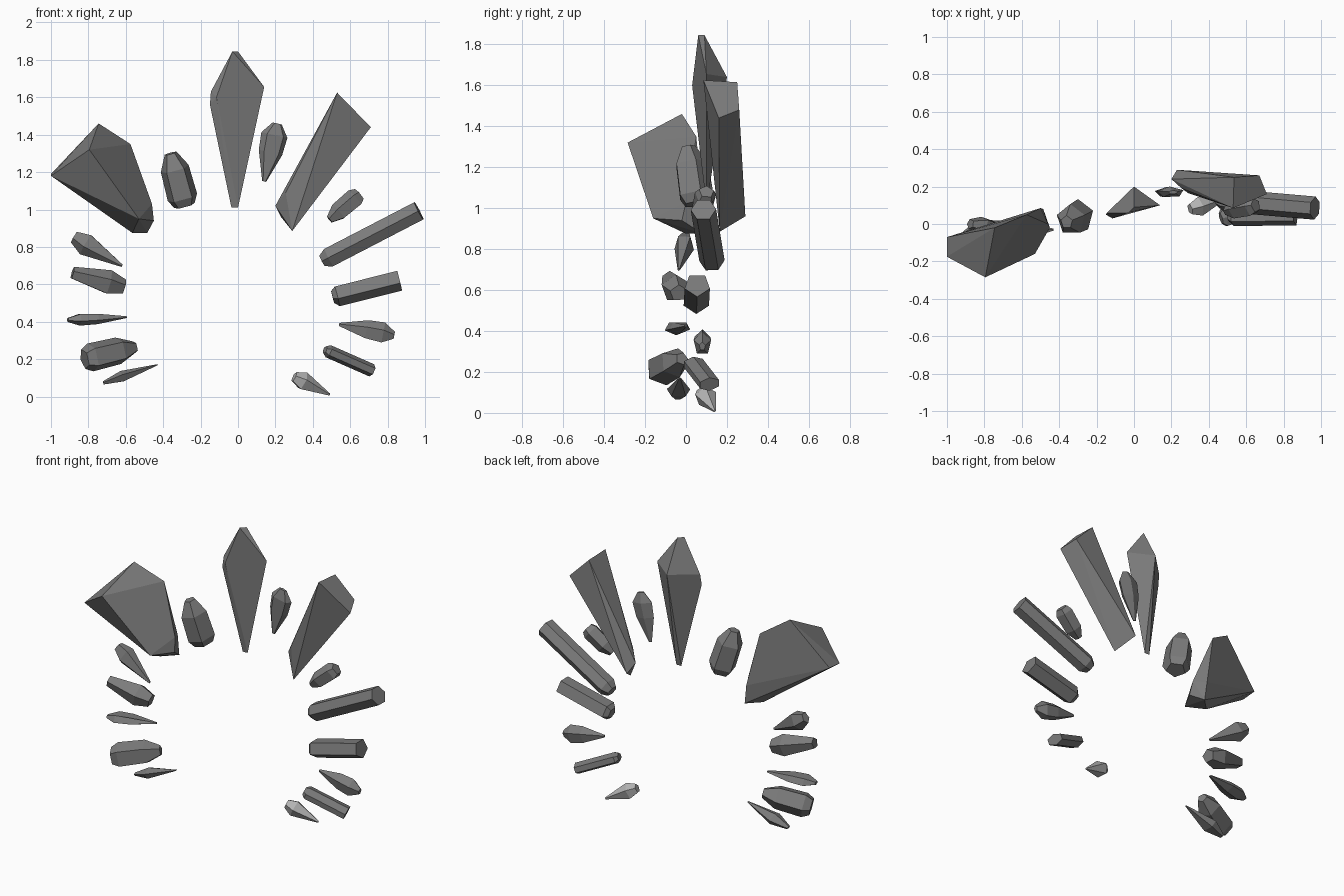
import bpy
import bmesh
from math import cos, sin, tau
from mathutils import Vector

if "Cube" in bpy.data.objects:
    bpy.data.objects.remove(bpy.data.objects["Cube"], do_unlink=True)


def material(name, grey):
    mat = bpy.data.materials.new(name)
    mat.use_nodes = True
    colour = (grey, grey, grey, 1)
    mat.diffuse_color = colour
    mat.node_tree.nodes["Principled BSDF"].inputs["Base Color"].default_value = colour
    return mat


dark_stone = material("dark grey stone", 0.2)
pale_stone = material("pale grey stone", 0.45)


def hull_object(name, points, mat):
    """Wrap a faceted convex stone around a handful of corners."""
    bm = bmesh.new()
    for point in points:
        bm.verts.new(point)
    hull = bmesh.ops.convex_hull(bm, input=bm.verts)
    spare = {g for g in hull["geom_interior"] + hull["geom_unused"]
             if isinstance(g, bmesh.types.BMVert)}
    bmesh.ops.delete(bm, geom=list(spare), context="VERTS")
    bmesh.ops.dissolve_limit(bm, angle_limit=0.1, verts=bm.verts, edges=bm.edges)
    bmesh.ops.recalc_face_normals(bm, faces=bm.faces)
    mesh = bpy.data.meshes.new(name)
    bm.to_mesh(mesh)
    bm.free()
    mesh.materials.append(mat)
    stone = bpy.data.objects.new(name, mesh)
    bpy.context.collection.objects.link(stone)
    return stone


# Silhouettes along a crystal: (position, share of full thickness)
KITE = ((0, 0.15), (0.5, 0.9), (0.8, 1), (1, 0.35))
PRISM = ((0, 0.6), (0.07, 1), (1, 1))
WEDGE = ((0, 0.12), (0.75, 1), (1, 0.55))
CHUNK = ((0, 0.4), (0.3, 0.95), (0.85, 1), (1, 0.7))
SPLINTER = ((0, 0.1), (0.65, 1), (1, 0.3))


def crystal(name, inner, outer, width, depth, profile, sides=5, roll=0.0, mat=dark_stone):
    """Loft a polygon along an axis, width across the ring and depth front to back."""
    inner, outer = Vector(inner), Vector(outer)
    axis = outer - inner
    along = axis.normalized()
    back = Vector((0, 1, 0))
    back = (back - along * back.dot(along)).normalized()
    across = along.cross(back)
    points = []
    for t, size in profile:
        for i in range(sides):
            a = tau * (i + roll) / sides
            points.append(inner + axis * t
                          + across * cos(a) * width * size
                          + back * sin(a) * depth * size)
    return hull_object(name, points, mat)


# Crown blade with a flat front and a ridged back
hull_object("crown_blade", [
    (-.03, .06, 1.845), (0, .09, 1.845), (.14, .1, 1.655), (-.115, .03, 1.6),
    (-.15, .05, 1.56), (-.145, .06, 1.63), (0, .2, 1.64),
    (-.035, .1, 1.01), (0, .1, 1.01)], dark_stone)

# Tall slab on the upper left
hull_object("upper_left_slab", [
    (.53, .085, 1.625), (.71, .16, 1.44), (.67, .26, 1.48), (.535, .25, 1.615),
    (.23, .29, .96), (.2, .24, 1.02), (.255, .19, 1.09), (.29, .165, .885)], dark_stone)

# Broad boulder on the upper right
hull_object("upper_right_boulder", [
    (-.745, -.02, 1.46), (-.575, .05, 1.35), (-.795, -.285, 1.32),
    (-1, -.175, 1.18), (-1, -.07, 1.19), (-.53, -.16, .95), (-.46, 0, 1.03),
    (-.45, -.02, .94), (-.485, .08, .875), (-.565, 0, .875), (-.5, .085, 1)], dark_stone)

# Small crystals down the left side
crystal("left_crown_chip", (.14, .17, 1.15), (.21, .17, 1.46), .075, .03, KITE, roll=.2)
crystal("left_shoulder_chip", (.49, .07, .945), (.65, .1, 1.08), .055, .055, CHUNK)
crystal("left_long_prism", (.45, .13, .725), (.967, .085, .993), .06, .062, PRISM, sides=6, roll=.5)
crystal("left_middle_prism", (.505, .05, .535), (.863, .055, .625), .06, .065, PRISM, roll=.5)
crystal("left_lower_kite", (.54, .08, .385), (.835, .08, .325), .06, .045, KITE)
crystal("left_lower_prism", (.465, .03, .25), (.715, .115, .14), .035, .055, PRISM, sides=6)
crystal("left_foot_chip", (.49, .14, .01), (.3, .08, .105), .052, .055, WEDGE,
        roll=.5, mat=pale_stone)

# Small crystals down the right side
crystal("right_crown_chunk", (-.36, .01, 1.3), (-.285, .05, 1.02), .085, .09, CHUNK, roll=.25)
crystal("right_shoulder_wedge", (-.62, -.035, .7), (-.875, 0, .855), .065, .05, WEDGE)
crystal("right_middle_chunk", (-.61, -.035, .585), (-.885, -.08, .66), .07, .075,
        ((0, .6), (.3, 1), (1, .5)), roll=.5)
crystal("right_middle_splinter", (-.595, 0, .425), (-.91, -.06, .41), .034, .06, KITE)
crystal("right_lower_chunk", (-.55, -.02, .265), (-.82, -.14, .2), .08, .08, CHUNK, roll=.3)
crystal("right_foot_splinter", (-.43, -.03, .17), (-.72, -.04, .072), .032, .06, SPLINTER, roll=.5)
